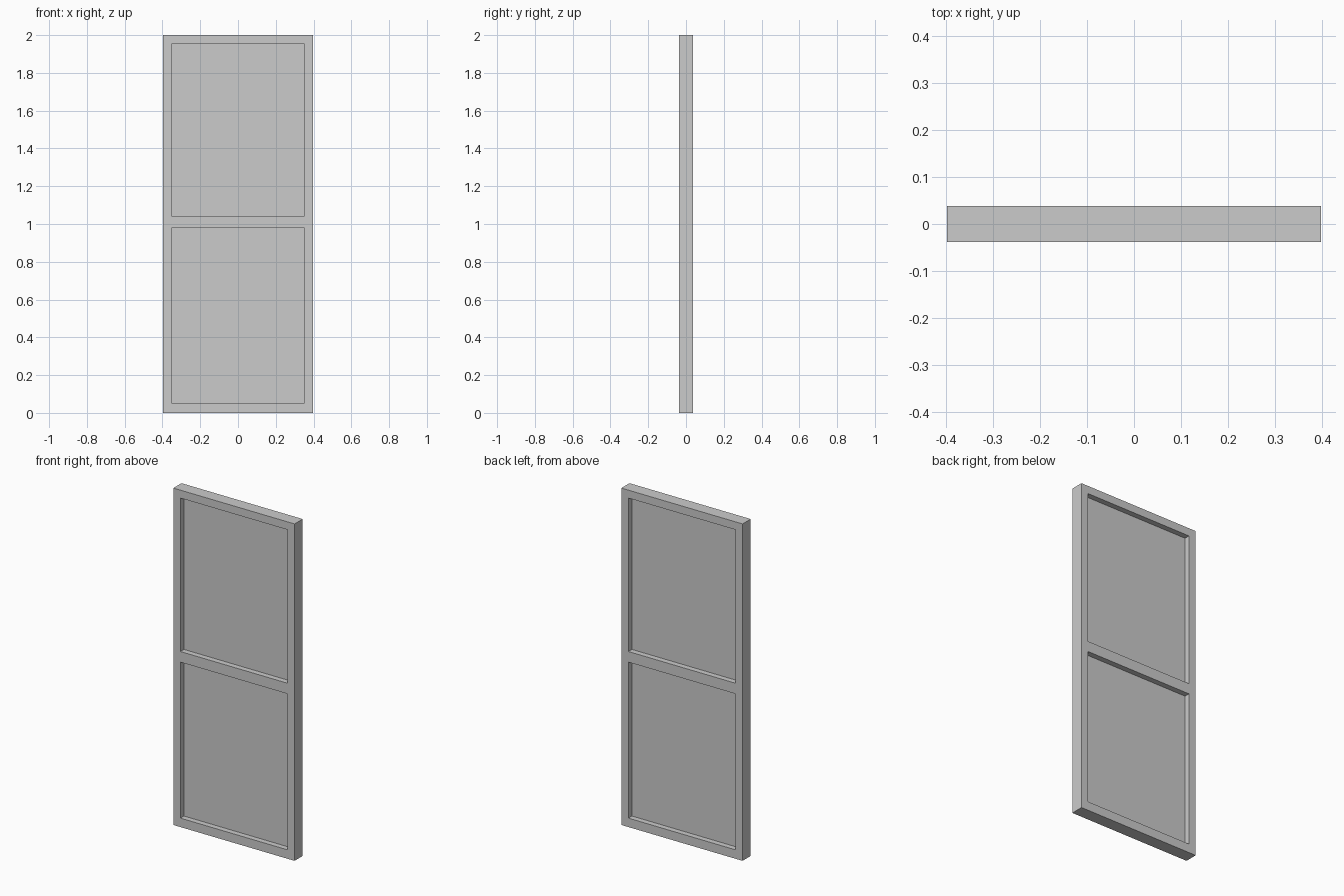
import bpy, bmesh
from mathutils import Matrix, Vector

if "Cube" in bpy.data.objects:
    bpy.data.objects.remove(bpy.data.objects["Cube"])

W, D, H = 0.398, 0.038, 2.0            # half width, half depth, height
IN = 0.352                             # half width of the opening
Z0, R0, R1, Z1 = 0.053, 0.979, 1.042, 1.953
PANEL = 0.005                          # half thickness of the panels


def finish(name, bm):
    bmesh.ops.recalc_face_normals(bm, faces=bm.faces[:])
    mesh = bpy.data.meshes.new(name)
    bm.to_mesh(mesh)
    bm.free()
    obj = bpy.data.objects.new(name, mesh)
    bpy.context.collection.objects.link(obj)
    return obj


def box(name, half_x, half_y, z_low, z_high):
    bm = bmesh.new()
    bmesh.ops.create_cube(bm, size=1, matrix=Matrix.Translation((0, 0, (z_low + z_high) / 2))
                          @ Matrix.Diagonal((2 * half_x, 2 * half_y, z_high - z_low, 1)))
    return finish(name, bm)


def ring(name, outer, inner, half_y):
    # rectangular surround: mitred front ring pushed back through the depth
    bm = bmesh.new()
    loops = []
    for hx, lo, hi in (outer, inner):
        loops.append([bm.verts.new((x, -half_y, z))
                      for x, z in ((-hx, lo), (hx, lo), (hx, hi), (-hx, hi))])
    a, b = loops
    faces = [bm.faces.new((a[i], a[(i + 1) % 4], b[(i + 1) % 4], b[i])) for i in range(4)]
    out = bmesh.ops.extrude_face_region(bm, geom=faces, use_keep_orig=True)
    moved = [g for g in out["geom"] if isinstance(g, bmesh.types.BMVert)]
    bmesh.ops.translate(bm, verts=moved, vec=Vector((0, 2 * half_y, 0)))
    return finish(name, bm)


# outer frame
ring("outer_frame", (W, 0, H), (IN, Z0, Z1), D)

# middle rail, flush with the frame
box("middle_rail", IN, D, R0, R1)

# recessed panels, visible from both sides
for name, low, high in (("lower_panel", Z0, R0), ("upper_panel", R1, Z1)):
    box(name, IN, PANEL, low, high)
